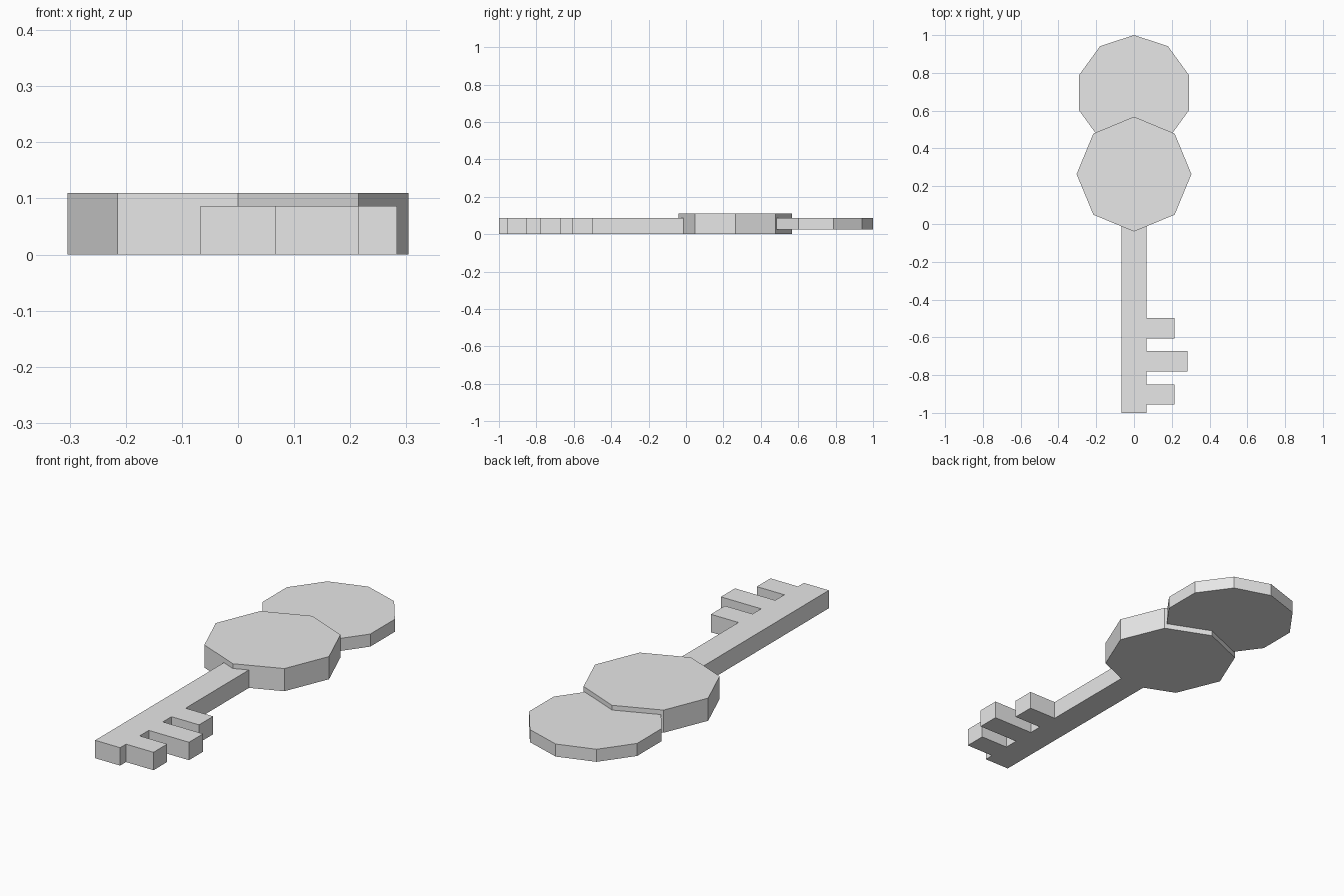
import bpy
import bmesh
import math

cube = bpy.data.objects.get("Cube")
if cube:
    bpy.data.objects.remove(cube, do_unlink=True)

GREY = (0.8, 0.8, 0.8, 1.0)
metal = bpy.data.materials.new("light grey")
metal.use_nodes = True
metal.diffuse_color = GREY
metal.node_tree.nodes["Principled BSDF"].inputs["Base Color"].default_value = GREY


def prism(name, outline, bottom, top):
    """Extrude a flat outline straight up from bottom to top."""
    bm = bmesh.new()
    face = bm.faces.new([bm.verts.new((x, y, bottom)) for x, y in outline])
    new = bmesh.ops.extrude_face_region(bm, geom=[face])["geom"]
    for v in new:
        if isinstance(v, bmesh.types.BMVert):
            v.co.z = top
    bmesh.ops.recalc_face_normals(bm, faces=bm.faces)
    mesh = bpy.data.meshes.new(name)
    bm.to_mesh(mesh)
    bm.free()
    mesh.materials.append(metal)
    obj = bpy.data.objects.new(name, mesh)
    bpy.context.collection.objects.link(obj)
    return obj


def polygon(sides, radius, centre_y):
    """Regular outline with one corner pointing along +y."""
    angles = [2 * math.pi * i / sides for i in range(sides)]
    return [(radius * math.sin(a), centre_y + radius * math.cos(a)) for a in angles]


# Round handle and the thinner disc behind it
prism("handle_disc", polygon(8, 0.304, 0.264), 0, 0.11)
prism("end_disc", polygon(10, 0.305, 0.695), 0.026, 0.087)

# Shaft and its three teeth as one continuous outline
half = 0.067
outline = [(-half, 0.1), (-half, -1), (half, -1)]
for start, end, reach in [(-0.955, -0.85, 0.215), (-0.78, -0.672, 0.283), (-0.606, -0.498, 0.215)]:
    outline += [(half, start), (reach, start), (reach, end), (half, end)]
outline.append((half, 0.1))
prism("shaft_with_teeth", outline, 0, 0.087)
